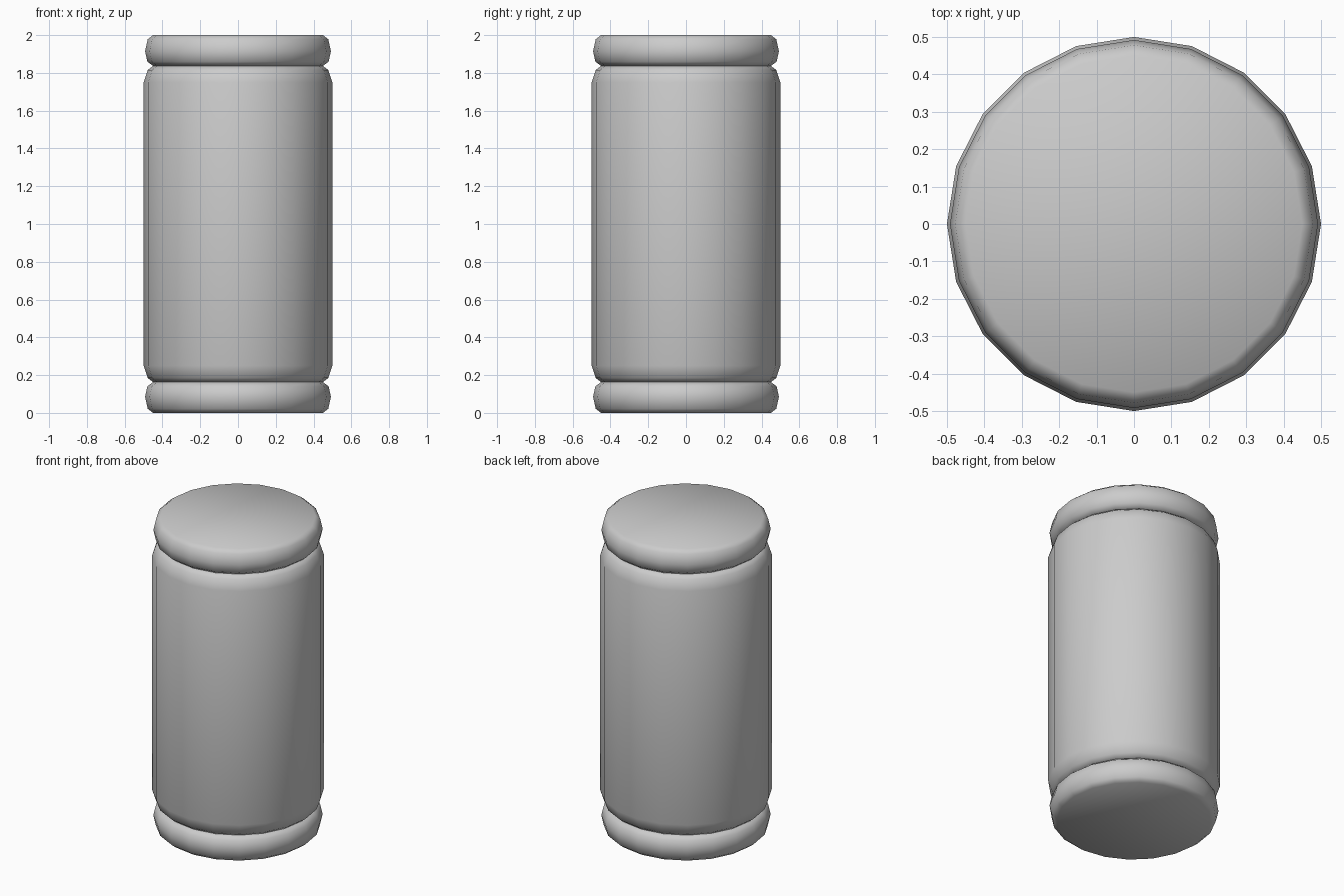
import bpy
from math import cos, sin, pi, radians

if "Cube" in bpy.data.objects:
    bpy.data.objects.remove(bpy.data.objects["Cube"])

SIDES = 20


def lathe(name, profile):
    """Closed solid turned around z from (radius, height) points, bottom to top."""
    verts = [(r * cos(2 * pi * i / SIDES), r * sin(2 * pi * i / SIDES), z)
             for r, z in profile for i in range(SIDES)]
    faces = [tuple(reversed(range(SIDES)))]
    for k in range(len(profile) - 1):
        for i in range(SIDES):
            j = (i + 1) % SIDES
            a, b = k * SIDES, (k + 1) * SIDES
            faces.append((a + i, a + j, b + j, b + i))
    top = (len(profile) - 1) * SIDES
    faces.append(tuple(range(top, top + SIDES)))
    mesh = bpy.data.meshes.new(name)
    mesh.from_pydata(verts, [], faces)
    obj = bpy.data.objects.new(name, mesh)
    bpy.context.collection.objects.link(obj)
    bpy.ops.object.select_all(action='DESELECT')
    obj.select_set(True)
    bpy.context.view_layer.objects.active = obj
    bpy.ops.object.shade_smooth_by_angle(angle=radians(60))
    return obj


def flip(profile):
    """Mirror a profile about mid height."""
    return [(r, 2 - z) for r, z in reversed(profile)]


# rounded end discs
cap = [(0.45, 0), (0.478, 0.022), (0.492, 0.085), (0.48, 0.14), (0.45, 0.163)]
lathe("bottom_cap", cap)
lathe("top_cap", flip(cap))

# main barrel with rounded shoulders
shoulder = [(0.45, 0.163), (0.478, 0.185), (0.5, 0.25)]
lathe("body", shoulder + flip(shoulder))
